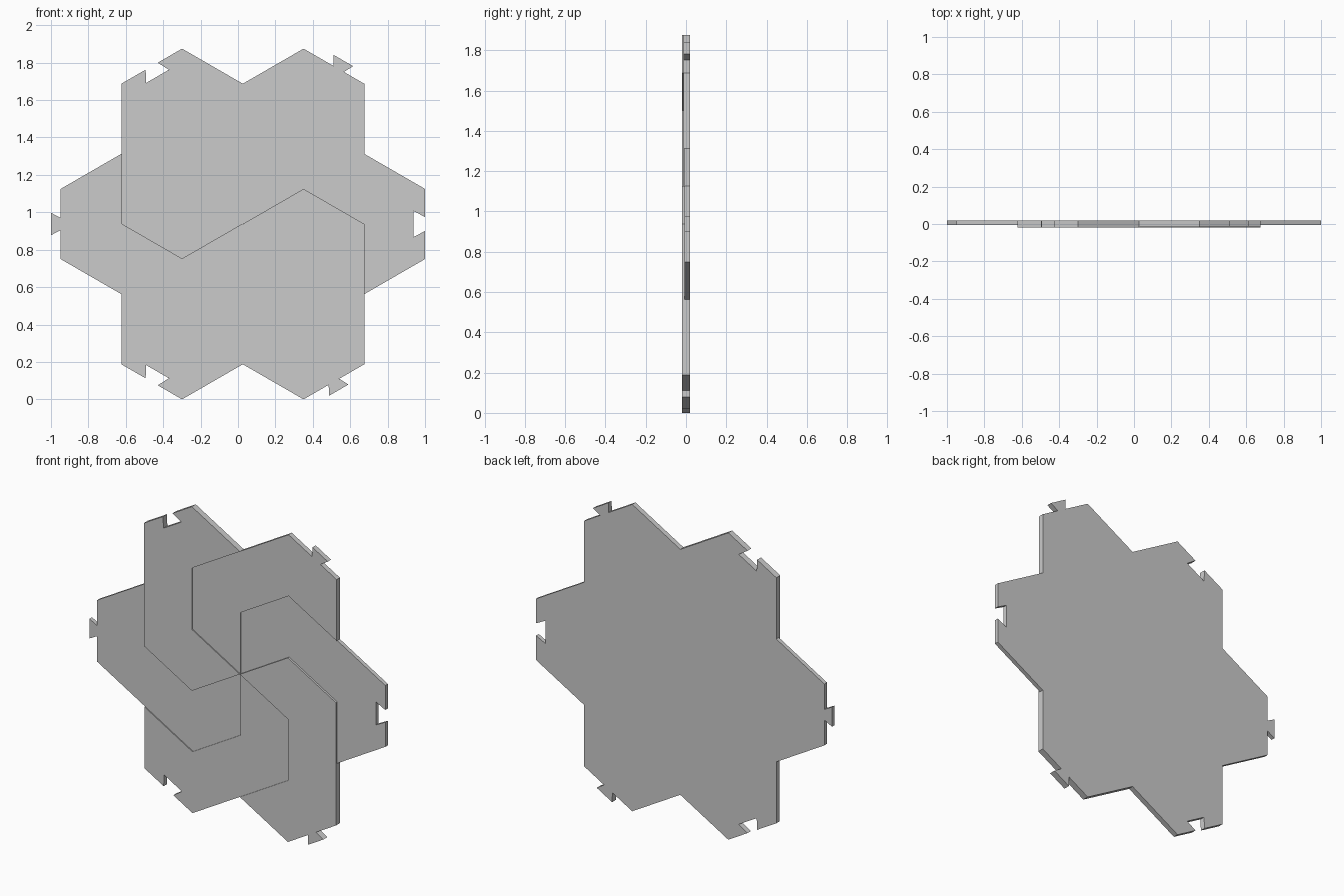
import bpy, bmesh
from math import radians, cos, sin, sqrt
from mathutils import Vector

if "Cube" in bpy.data.objects:
    bpy.data.objects.remove(bpy.data.objects["Cube"])

S = 0.375                                  # side of the hexagonal lattice
BACK = 0.01875                             # flat back plane
LEVELS = [-0.01875, -0.0125, -0.00625]     # front of high, middle and low arms
TAB_DEPTH = 2 - 3 * sqrt(3) * S
CENTRE = Vector((1 - 1.5 * sqrt(3) * S, 2.5 * S))


def heading(deg):
    return Vector((cos(radians(deg)), sin(radians(deg))))


def connector(start, deg, tab, shift):
    """Dovetail tab or socket in the middle of an arm's end edge."""
    t, n = heading(deg), heading(deg + 90)
    mouth, end, depth = (0.0325, 0.06, TAB_DEPTH) if tab else (0.0375, 0.07, -0.0625)
    m = start + t * (S / 2 + shift)
    return [m - t * mouth, m - t * end + n * depth,
            m + t * end + n * depth, m + t * mouth]


def arm_outline(k):
    """Clockwise outline of one bent arm, starting at the centre."""
    pts, p = [CENTRE.copy()], CENTRE.copy()
    for i, h in enumerate((210, 150, 90, 90, 30, -30, 210, 270)):
        deg = h - 60 * k
        if i == 4:
            pts += connector(p, deg, k % 2 == 1, 0.029 if k == 1 else 0)
        p = p + heading(deg) * S
        pts.append(p)
    return pts


bm = bmesh.new()


def face(coords):
    bm.faces.new([bm.verts.new(c) for c in coords])


def at(p, y):
    return (p.x, y, p.y)


for k in range(6):
    pts = arm_outline(k)
    front, previous = LEVELS[k % 3], LEVELS[(k - 1) % 3]
    # front and back of the arm
    face([at(p, front) for p in reversed(pts)])
    face([at(p, BACK) for p in pts])
    # step walls down to the neighbouring arm, then outer rim walls
    for i in range(10 + 0):
        p, q = pts[i], pts[i + 1]
        low = previous if i < 3 else BACK
        face([at(q, low), at(p, low), at(p, front), at(q, front)])

bmesh.ops.remove_doubles(bm, verts=bm.verts, dist=1e-5)
mesh = bpy.data.meshes.new("pinwheel_tile")
bm.to_mesh(mesh)
bm.free()
tile = bpy.data.objects.new("pinwheel_tile", mesh)
bpy.context.collection.objects.link(tile)
